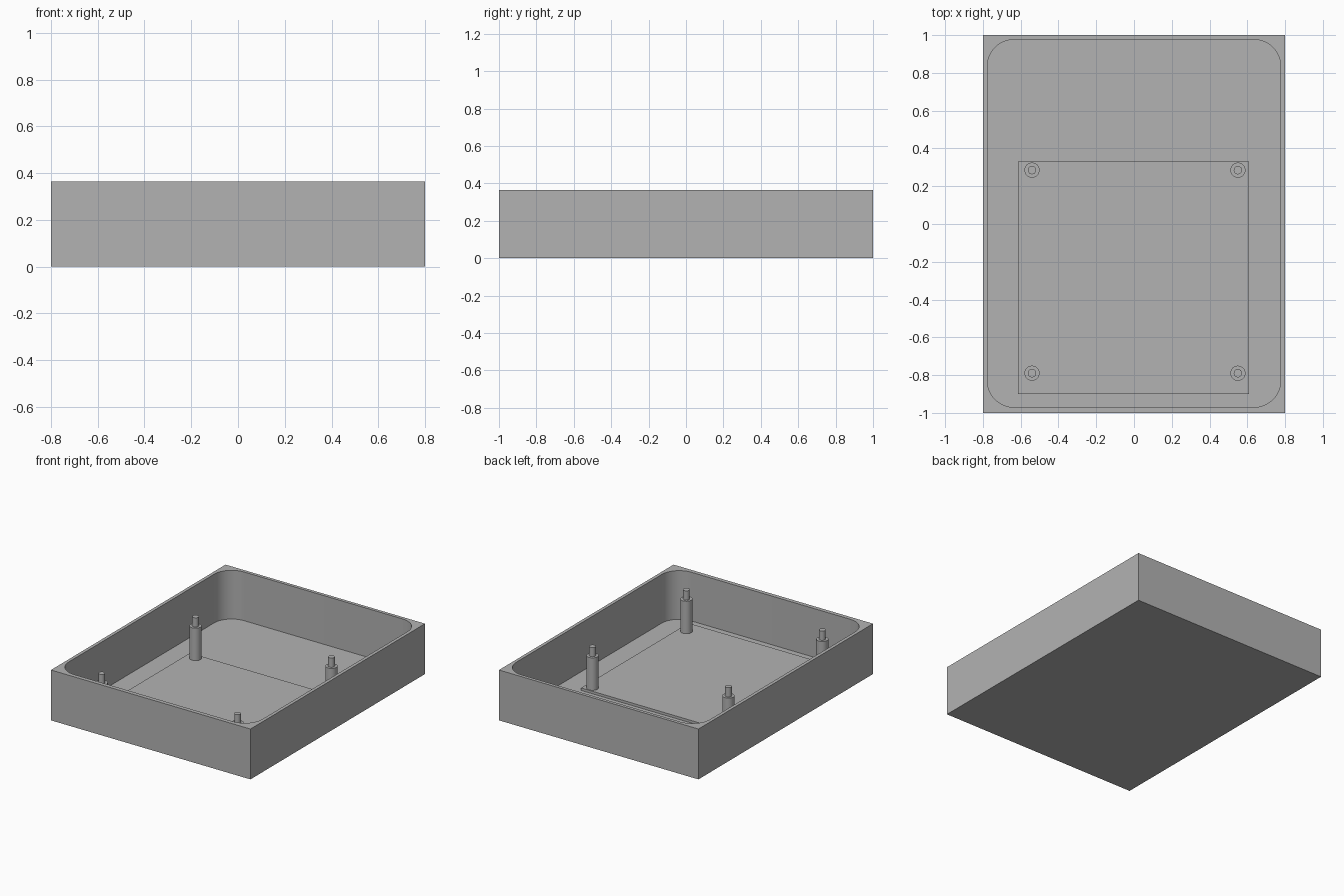
import bpy
import bmesh
import math

cube = bpy.data.objects.get("Cube")
if cube:
    bpy.data.objects.remove(cube, do_unlink=True)

# One plain grey for everything
GREY = (0.45, 0.45, 0.45, 1.0)
grey = bpy.data.materials.new("plain_grey")
grey.use_nodes = True
grey.diffuse_color = GREY
grey.node_tree.nodes["Principled BSDF"].inputs["Base Color"].default_value = GREY


def extrude_outline(name, outline, bottom, top):
    """Solid prism from a counter-clockwise outline."""
    bm = bmesh.new()
    base = bm.faces.new([bm.verts.new((x, y, bottom)) for x, y in outline])
    new = bmesh.ops.extrude_face_region(bm, geom=[base])["geom"]
    verts = [v for v in new if isinstance(v, bmesh.types.BMVert)]
    bmesh.ops.translate(bm, vec=(0, 0, top - bottom), verts=verts)
    bmesh.ops.recalc_face_normals(bm, faces=bm.faces)
    mesh = bpy.data.meshes.new(name)
    bm.to_mesh(mesh)
    bm.free()
    mesh.materials.append(grey)
    obj = bpy.data.objects.new(name, mesh)
    bpy.context.collection.objects.link(obj)
    return obj


def rectangle(x0, x1, y0, y1):
    return [(x0, y0), (x1, y0), (x1, y1), (x0, y1)]


def rounded_rectangle(half_x, half_y, radius, steps=12):
    points = []
    corners = [(1, 1), (-1, 1), (-1, -1), (1, -1)]
    for quarter, (sx, sy) in enumerate(corners):
        for i in range(steps + 1):
            a = (quarter + i / steps) * math.pi / 2
            points.append((sx * (half_x - radius) + radius * math.cos(a),
                           sy * (half_y - radius) + radius * math.sin(a)))
    return points


def smooth(obj):
    bpy.ops.object.select_all(action="DESELECT")
    obj.select_set(True)
    bpy.context.view_layer.objects.active = obj
    bpy.ops.object.shade_smooth_by_angle(angle=math.radians(30))


# Open tray: sharp outer box with a round-cornered pocket
FLOOR = 0.012
tray = extrude_outline("tray", rectangle(-0.8, 0.8, -1, 1), 0, 0.365)
pocket = extrude_outline("pocket_cutter", rounded_rectangle(0.776, 0.973, 0.14), FLOOR, 0.5)
pocket.location.y = 0.003
cut = tray.modifiers.new("pocket", "BOOLEAN")
cut.operation = "DIFFERENCE"
cut.solver = "EXACT"
cut.object = pocket
bpy.context.view_layer.objects.active = tray
bpy.ops.object.modifier_apply(modifier=cut.name)
bpy.data.objects.remove(pocket, do_unlink=True)
smooth(tray)

# Low raised pad on the tray floor
PAD_TOP = 0.03
extrude_outline("mounting_pad", rectangle(-0.615, 0.61, -0.9, 0.33), FLOOR - 0.004, PAD_TOP)


# Stepped standoffs: thick post with a thin pin on top
def standoff(name, x, y):
    profile = [(0.04, PAD_TOP - 0.004), (0.04, 0.265), (0.022, 0.265), (0.022, 0.332)]
    sides = 32
    bm = bmesh.new()
    rings = [[bm.verts.new((r * math.cos(i * math.tau / sides),
                            r * math.sin(i * math.tau / sides), z))
              for i in range(sides)] for r, z in profile]
    for low, high in zip(rings, rings[1:]):
        for i in range(sides):
            j = (i + 1) % sides
            bm.faces.new((low[i], low[j], high[j], high[i]))
    bm.faces.new(rings[0][::-1])
    bm.faces.new(rings[-1])
    mesh = bpy.data.meshes.new(name)
    bm.to_mesh(mesh)
    bm.free()
    mesh.materials.append(grey)
    obj = bpy.data.objects.new(name, mesh)
    obj.location = (x, y, 0)
    bpy.context.collection.objects.link(obj)
    smooth(obj)


for side, x in (("right", -0.54), ("left", 0.55)):
    for end, y in (("front", -0.79), ("back", 0.285)):
        standoff(f"{end}_{side}_standoff", x, y)
